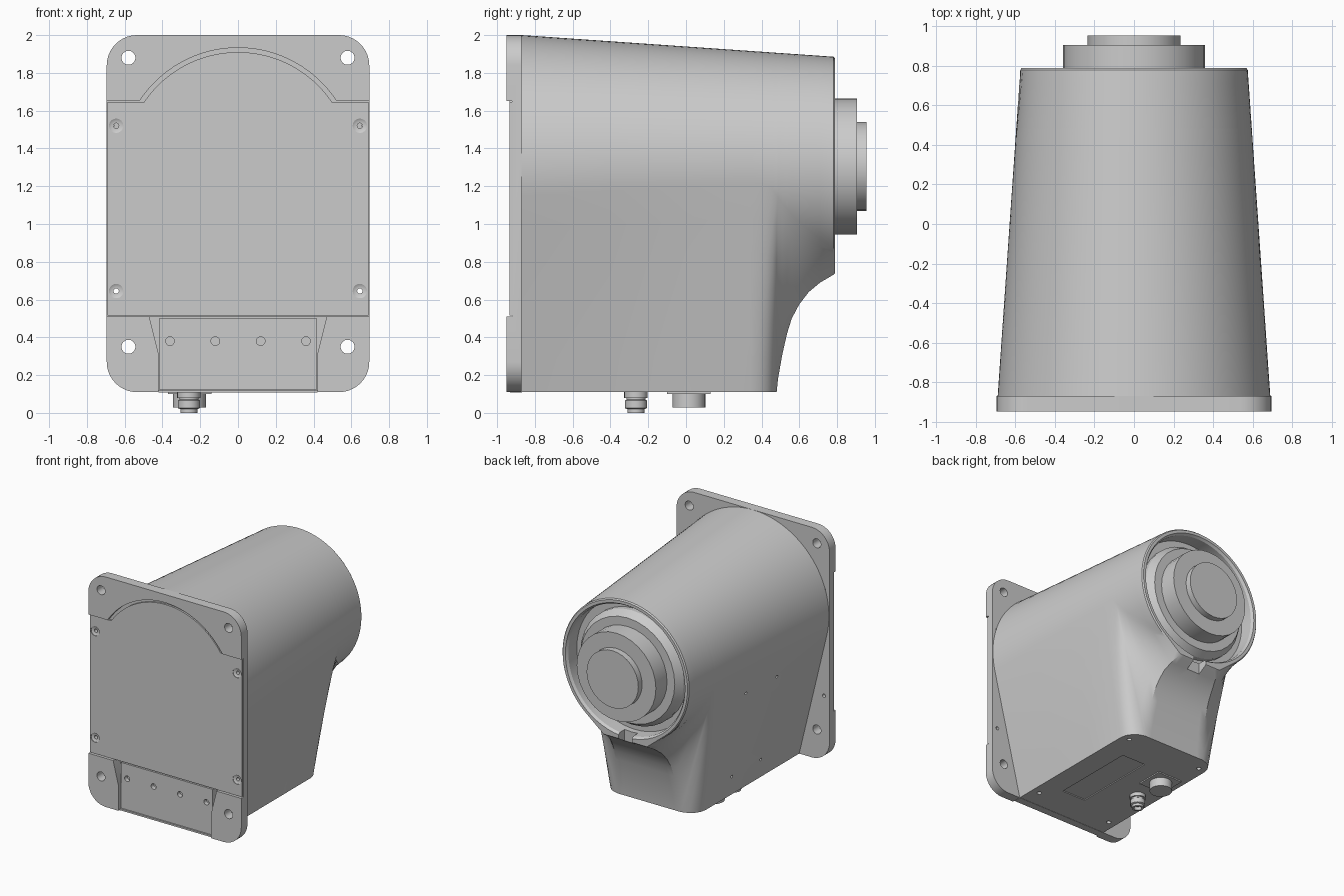
import bpy, bmesh
from math import sin, cos, pi, hypot, acos, atan2, sqrt

if "Cube" in bpy.data.objects:
    bpy.data.objects.remove(bpy.data.objects["Cube"])

AXIS_Z = 1.31


def finish(name, bm, angle=32):
    bmesh.ops.remove_doubles(bm, verts=bm.verts, dist=1e-5)
    bmesh.ops.recalc_face_normals(bm, faces=bm.faces)
    me = bpy.data.meshes.new(name)
    bm.to_mesh(me)
    bm.free()
    ob = bpy.data.objects.new(name, me)
    bpy.context.collection.objects.link(ob)
    smooth(ob, angle)
    return ob


def smooth(ob, angle=32):
    bpy.ops.object.select_all(action='DESELECT')
    ob.select_set(True)
    bpy.context.view_layer.objects.active = ob
    bpy.ops.object.shade_smooth_by_angle(angle=angle * pi / 180)


def loft(name, rings):
    bm = bmesh.new()
    vs = [[bm.verts.new(p) for p in r] for r in rings]
    n = len(vs[0])
    for a, b in zip(vs, vs[1:]):
        for i in range(n):
            j = (i + 1) % n
            bm.faces.new((a[i], a[j], b[j], b[i]))
    bm.faces.new(vs[0])
    bm.faces.new(vs[-1])
    return finish(name, bm)


def lathe(name, profile, center, axis='y', seg=32):
    """Solid of revolution from (radius, offset along axis) pairs."""
    def pt(r, t, a):
        u, v = r * cos(a), r * sin(a)
        d = {'x': (t, u, v), 'y': (u, t, v), 'z': (u, v, t)}[axis]
        return [c + k for c, k in zip(center, d)]
    return loft(name, [[pt(r, t, 2 * pi * i / seg) for i in range(seg)] for r, t in profile])


def slab(name, outline, y0, y1):
    """Extrude an (x, z) outline along y."""
    return loft(name, [[(x, y, z) for x, z in outline] for y in (y0, y1)])


def box(name, x0, x1, y0, y1, z0, z1):
    return slab(name, [(x0, z0), (x1, z0), (x1, z1), (x0, z1)], y0, y1)


def cut(ob, cutters):
    for c in cutters:
        c.hide_render = True
        m = ob.modifiers.new('cut', 'BOOLEAN')
        m.operation, m.solver, m.object = 'DIFFERENCE', 'EXACT', c
        bpy.context.view_layer.objects.active = ob
        bpy.ops.object.modifier_apply(modifier=m.name)
        bpy.data.objects.remove(c)
    smooth(ob)


def arch(half, z0, z1, r):
    """Rectangle with a circular segment rising from its top edge."""
    a0 = math_asin = atan2(z1 - AXIS_Z, sqrt(r * r - (z1 - AXIS_Z) ** 2))
    arc = [(r * cos(a), AXIS_Z + r * sin(a))
           for a in [a0 + (pi - 2 * a0) * i / 32 for i in range(33)]]
    return [(-half, z0), (half, z0), (half, z1)] + arc + [(-half, z1)]


# Housing: tapered round barrel blended into a narrower flat foot
def section(y, zb, w):
    R = 0.69 - 0.0693 * (y + 0.87)

    def low(x):
        return min(zb, AXIS_Z - sqrt(max(R * R - x * x, 0)))
    h = AXIS_Z - low(w)
    a = atan2(-h, w) + acos(min(1, R / hypot(w, h)))
    tx, tz = R * cos(a), AXIS_Z + R * sin(a)
    bottom = [(-w + 2 * w * i / 10, low(-w + 2 * w * i / 10)) for i in range(11)]
    side = [(w + (tx - w) * i / 6, low(w) + (tz - low(w)) * i / 6) for i in range(1, 6)]
    arc = [(R * cos(t), AXIS_Z + R * sin(t))
           for t in [a + (pi - 2 * a) * i / 56 for i in range(57)]]
    pts = bottom + side + arc + [(-x, z) for x, z in reversed(side)]
    return [(x, y, z) for x, z in pts]


stations = [(-.87, .11, .42), (-.4, .11, .42), (0, .11, .42), (.34, .11, .42),
            (.39, .11, .41), (.43, .11, .385), (.46, .11, .35), (.48, .11, .29),
            (.487, .18, .285), (.51, .31, .275), (.535, .42, .265), (.56, .50, .26),
            (.60, .575, .25), (.65, .64, .24), (.71, .69, .22), (.78, .731, .2)]
rings = [section(*s) for s in stations]
rings.append([(x * .985, .79, AXIS_Z + (z - AXIS_Z) * .985) for x, y, z in rings[-1]])
housing = loft('housing', rings)
cuts = [lathe('barrel_pocket', [(.53, .66), (.53, .77), (.55, .80)], (0, 0, AXIS_Z), seg=64),
        box('drain_notch', -.06, .06, .71, .82, .65, .82),
        box('label_recess', .01, .23, -.58, .14, .05, .118)]
for y in (.05, -.32):
    for z, x in ((.28, -.43), (1.0, -.54)):
        cuts.append(lathe('side_hole', [(.012, -.4), (.012, 0)], (x, y, z), 'x', 12))
for x in (-.35, .35):
    for y in (-.72, .36):
        cuts.append(lathe('base_hole', [(.018, -.05), (.018, .02)], (x, y, .11), 'z', 16))
cut(housing, cuts)

# Mounting plate with rounded corners, holes and front recesses
corner = []
for k, (sx, sz) in enumerate(((1, 1), (-1, 1), (-1, -1), (1, -1))):
    for i in range(11):
        a = (k + i / 10) * pi / 2
        corner.append((sx * .535 + .16 * cos(a), 1.055 + sz * .785 + .16 * sin(a)))
plate = slab('mounting_plate', corner, -.95, -.87)
notch = [(-.42, .05), (.42, .05), (.42, .31), (.47, .51), (-.47, .51), (-.42, .31)]
cuts = [slab('cover_recess', arch(.8, .51, 1.65, .623), -1, -.92),
        slab('foot_notch', notch, -1, -.8)]
for x in (-.58, .58):
    for z in (.35, 1.88):
        cuts.append(lathe('mount_hole', [(.037, -1), (.037, -.8)], (x, 0, z), seg=24))
for x in (-.645, .645):
    for z in (.645, 1.52):
        cuts.append(lathe('screw_hole', [(.014, -1), (.014, -.8)], (x, 0, z), seg=16))
cut(plate, cuts)

# Front cover with countersunk screw seats
cover = slab('front_cover', arch(.69, .515, 1.645, .60), -.935, -.918)
cuts = []
for x in (-.645, .645):
    for z in (.645, 1.52):
        cuts.append(lathe('screw_seat', [(.038, -1), (.038, -.93), (.026, -.923),
                                         (.014, -.923), (.014, -.8)], (x, 0, z), seg=24))
cut(cover, cuts)

# Terminal panel in the foot notch, with cable holes
panel = box('terminal_panel', -.417, .417, -.925, -.868, .125, .50)
cut(panel, [lathe('cable_hole', [(.023, -1), (.023, -.89)], (x, 0, .38), seg=20)
            for x in (-.36, -.12, .12, .36)])
box('bottom_cover_lip', -.42, .42, -.932, -.868, .108, .122)

# Stepped lens assembly inside the barrel
lathe('lens_assembly', [(.47, .65), (.47, .70), (.43, .76), (.36, .76), (.36, .905),
                        (.235, .905), (.235, .955)], (0, 0, 1.305), seg=32)

# Connectors under the foot
lathe('round_connector', [(.062, .12), (.062, .08), (.05, .08), (.05, .07), (.058, .065),
                          (.058, .025), (.045, .02), (.045, 0), (.03, 0), (.03, .03)],
      (-.26, -.265, 0), 'z', 24)
box('socket_flange', -.37, -.14, -.1, .13, .1, .115)
lathe('socket_connector', [(.087, .11), (.087, .028)], (-.257, .015, 0), 'z', 32)
